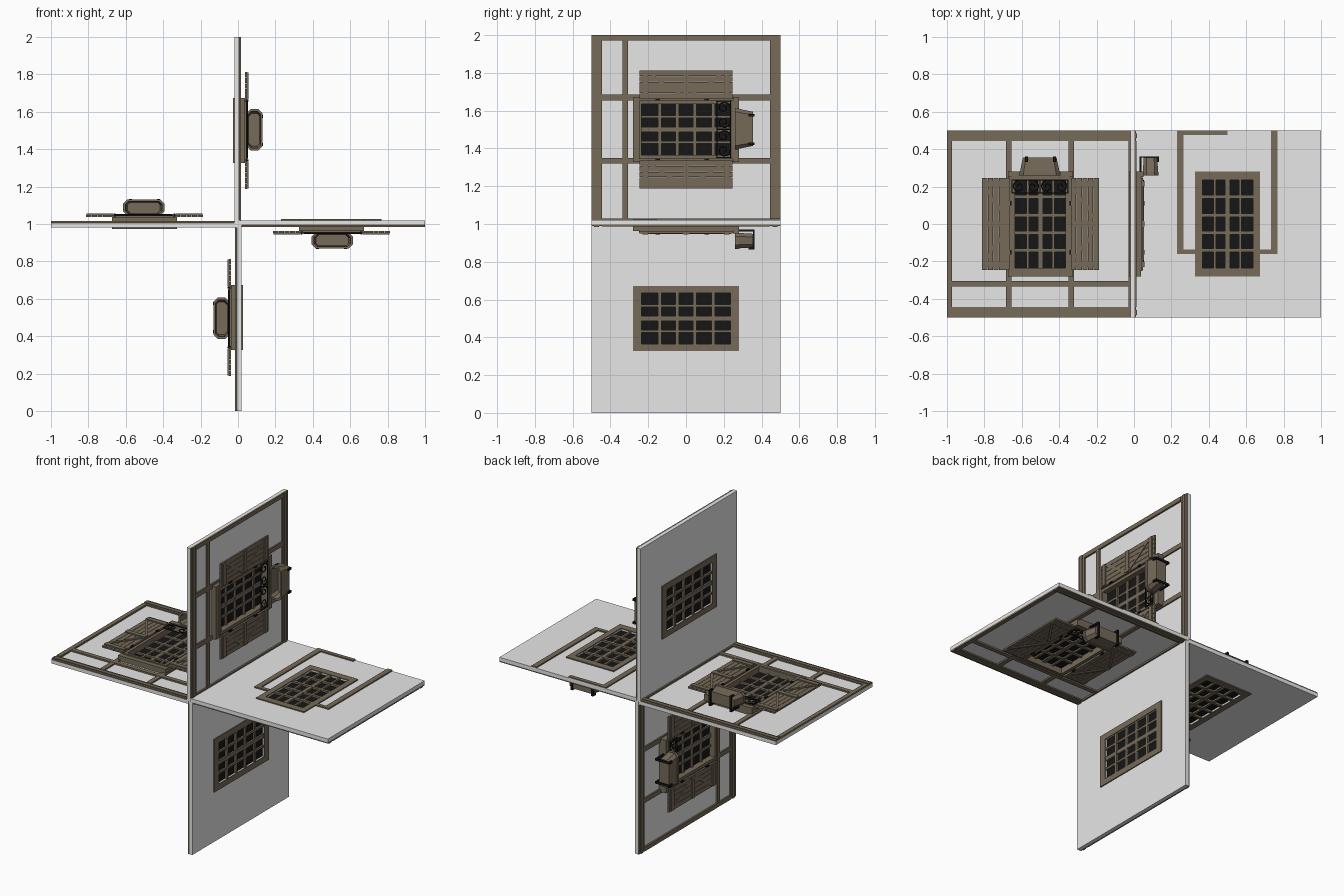
import bpy, bmesh, math
from mathutils import Matrix, Vector

if "Cube" in bpy.data.objects:
    bpy.data.objects.remove(bpy.data.objects["Cube"])


def material(name, rgb):
    m = bpy.data.materials.new(name)
    m.use_nodes = True
    m.diffuse_color = (*rgb, 1)
    m.node_tree.nodes["Principled BSDF"].inputs["Base Color"].default_value = (*rgb, 1)
    return m


PLASTER = material("pale plaster", (0.8, 0.8, 0.8))
WOOD = material("weathered wood", (0.18, 0.145, 0.1))
BLACK = material("black glass and iron", (0.008, 0.008, 0.008))

SIDES = ["upper", "left", "lower", "right"]


def side_matrix(i):
    return Matrix.Translation((0, 0, 1)) @ Matrix.Rotation(i * math.pi / 2, 4, "Y")


def place(name, data, mat, sides=range(4)):
    """Share one part between the panels that turn about the central axis."""
    data.materials.append(mat)
    for i in sides:
        ob = bpy.data.objects.new(f"{SIDES[i]}_{name}", data)
        ob.matrix_world = side_matrix(i)
        bpy.context.collection.objects.link(ob)


def box(bm, x, y, z):
    size = Vector((x[1] - x[0], y[1] - y[0], z[1] - z[0]))
    mid = Vector((x[0] + x[1], y[0] + y[1], z[0] + z[1])) / 2
    bmesh.ops.create_cube(bm, size=1, matrix=Matrix.Translation(mid) @ Matrix.Diagonal((*size, 1)))


def frame(bm, x, outer_y, outer_z, inner_y, inner_z):
    """Rectangular ring of four members."""
    box(bm, x, (outer_y[0], inner_y[0]), outer_z)
    box(bm, x, (inner_y[1], outer_y[1]), outer_z)
    box(bm, x, inner_y, (outer_z[0], inner_z[0]))
    box(bm, x, inner_y, (inner_z[1], outer_z[1]))


def finish(name, bm, mat, sides=range(4)):
    me = bpy.data.meshes.new(name)
    bmesh.ops.recalc_face_normals(bm, faces=bm.faces)
    bm.to_mesh(me)
    bm.free()
    place(name, me, mat, sides)


OPEN_Y, OPEN_Z = (-0.235, 0.235), (0.365, 0.635)
CASE_Y, CASE_Z = (-0.28, 0.28), (0.327, 0.673)

# Plaster wall with window opening
bm = bmesh.new()
frame(bm, (-0.02, 0.002), (-0.5, 0.5), (0, 1), OPEN_Y, OPEN_Z)
finish("wall", bm, PLASTER)

# Timber framing on the outer face
bm = bmesh.new()
for y in ((-0.5, -0.445), (0.445, 0.5)):
    box(bm, (0.002, 0.01), y, (0, 1))
    box(bm, (0.01, 0.015), (y[0] + 0.014, y[1] - 0.016), (0, 1))
for z in ((0.0, 0.03), (0.972, 1.0)):
    box(bm, (0.002, 0.013), (-0.445, 0.445), z)
box(bm, (0.002, 0.012), (-0.335, -0.306), (0.03, 0.972))
for z in ((0.32, 0.35), (0.655, 0.685)):
    box(bm, (0.002, 0.011), (-0.445, 0.445), z)
finish("timber_frame", bm, WOOD)

# Window casing outside, trim inside
bm = bmesh.new()
frame(bm, (0.002, 0.037), CASE_Y, CASE_Z, OPEN_Y, OPEN_Z)
frame(bm, (0.037, 0.045), (-0.25, 0.25), (0.345, 0.655), OPEN_Y, OPEN_Z)
box(bm, (0.037, 0.05), (0.25, 0.28), CASE_Z)
frame(bm, (-0.027, -0.02), CASE_Y, CASE_Z, OPEN_Y, OPEN_Z)
finish("window_casing", bm, WOOD)

# Dark glass
bm = bmesh.new()
box(bm, (-0.012, 0.006), OPEN_Y, OPEN_Z)
finish("window_glass", bm, BLACK)

# Glazing bars, five by four panes
bm = bmesh.new()
for y in (-0.14, -0.047, 0.047, 0.145):
    box(bm, (-0.024, 0.016), (y - 0.009, y + 0.009), OPEN_Z)
for z, half in ((0.432, 0.007), (0.5, 0.013), (0.568, 0.007)):
    box(bm, (-0.023, 0.015), OPEN_Y, (z - half, z + half))
finish("glazing_bars", bm, WOOD)

# Open board shutters with battens and diagonal braces
bm = bmesh.new()
for start in (0.187, 0.662):
    boards = 5
    width = 0.151 / boards
    for k in range(boards):
        z = start + k * width
        box(bm, (0.038, 0.049), (-0.247, 0.247), (z + 0.001, z + width - 0.001))
    for y in (-0.215, 0, 0.215):
        box(bm, (0.049, 0.056), (y - 0.014, y + 0.014), (start + 0.004, start + 0.147))
    for s in (-1, 1):
        slope = math.atan2(0.13, 0.19)
        turn = Matrix.Rotation(s * slope, 4, "X")
        spot = Matrix.Translation((0.051, s * 0.108, start + 0.0755))
        bmesh.ops.create_cube(bm, size=1, matrix=spot @ turn @ Matrix.Diagonal((0.005, 0.215, 0.016, 1)))
finish("shutters", bm, WOOD)

# Shutter hinges
bm = bmesh.new()
for y in (-0.15, 0.11):
    for z in (0.341, 0.659):
        box(bm, (0.04, 0.056), (y - 0.012, y + 0.012), (z - 0.005, z + 0.005))
finish("hinges", bm, BLACK)


# Tapered planter with chamfered corners, open towards the window head
def ring(bm, y, a, b, c):
    corners = [(a, b - c), (a - c, b), (c - a, b), (-a, b - c),
               (-a, c - b), (c - a, -b), (a - c, -b), (a, c - b)]
    return [bm.verts.new((0.088 + p, y, 0.504 + q)) for p, q in corners]


bm = bmesh.new()
rings = [ring(bm, 0.355, 0.036, 0.09, 0.016),
         ring(bm, 0.278, 0.041, 0.106, 0.02),
         ring(bm, 0.278, 0.044, 0.11, 0.022),
         ring(bm, 0.26, 0.044, 0.11, 0.022),
         ring(bm, 0.26, 0.033, 0.098, 0.016),
         ring(bm, 0.325, 0.028, 0.088, 0.014)]
for lower, upper in zip(rings, rings[1:]):
    for k in range(8):
        n = (k + 1) % 8
        bm.faces.new((lower[k], lower[n], upper[n], upper[k]))
bm.faces.new(rings[0])
bm.faces.new(rings[-1])
finish("planter", bm, WOOD)

# Iron straps holding the planter
bm = bmesh.new()
for z in (0.425, 0.575):
    span = (z - 0.007, z + 0.007)
    box(bm, (0.03, 0.13), (0.355, 0.362), span)
    box(bm, (0.124, 0.134), (0.332, 0.362), span)
    box(bm, (0.03, 0.04), (0.27, 0.362), span)
finish("planter_straps", bm, BLACK)

# Scrolled iron guard across the window foot
guard = bpy.data.curves.new("guard", "CURVE")
guard.dimensions = "3D"
guard.bevel_depth = 0.0035
guard.bevel_resolution = 1


def wire(points):
    s = guard.splines.new("POLY")
    s.points.add(len(points) - 1)
    for p, (y, z) in zip(s.points, points):
        p.co = (0.05, y, z, 1)


for y in (0.165, 0.235):
    wire([(y, 0.35), (y, 0.655)])
for z in (0.352, 0.502, 0.652):
    wire([(0.165, z), (0.235, z)])
for k in range(4):
    mid = 0.39 + k * 0.075
    hand = 1 if k % 2 else -1
    wire([(0.2 + (0.034 - 0.0013 * t) * math.cos(t * 0.4),
           mid + hand * (0.034 - 0.0013 * t) * math.sin(t * 0.4)) for t in range(22)])
place("window_guard", guard, BLACK)

# Extra trim on the inner face of the left-hand panel
bm = bmesh.new()
trim = (-0.028, -0.02)
for z in ((0.23, 0.265), (0.732, 0.767)):
    box(bm, trim, (-0.16, 0.5), z)
for z in ((0.265, 0.327), (0.673, 0.732)):
    box(bm, trim, (-0.16, -0.137), z)
box(bm, trim, (0.475, 0.5), (0.265, 0.5))
finish("inner_trim", bm, WOOD, [1])
